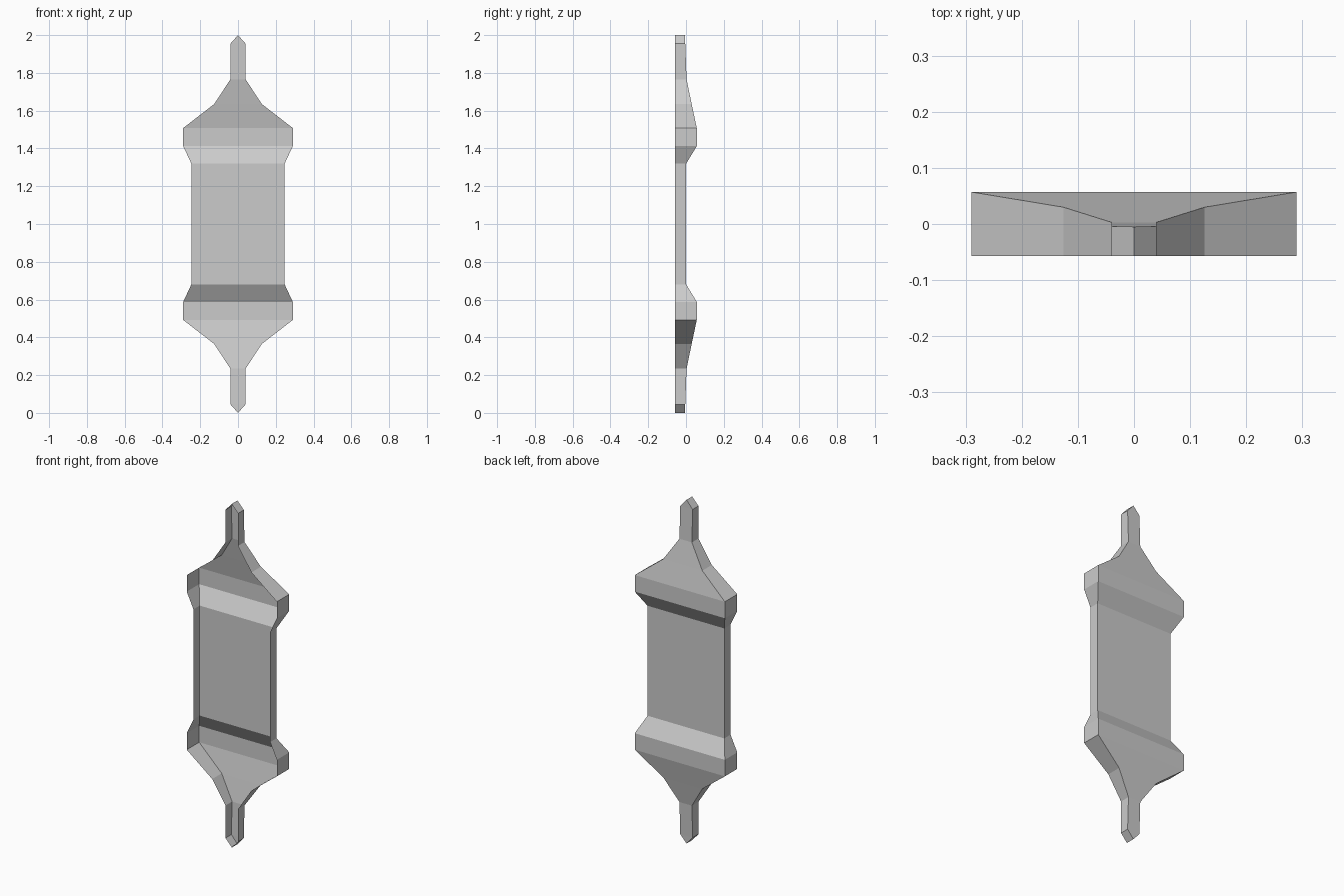
import bpy, bmesh

if "Cube" in bpy.data.objects:
    bpy.data.objects.remove(bpy.data.objects["Cube"])

BACK_RIM = -0.057      # open side, towards the front (-y)

# Upper half stations: (height above middle, half width, face depth)
upper = [
    (0.320, 0.247, 0.001),
    (0.412, 0.290, 0.057),
    (0.508, 0.290, 0.057),
    (0.635, 0.126, 0.030),
    (0.766, 0.040, 0.003),
    (0.955, 0.040, -0.004),
    (1.000, 0.000, -0.005),
]
# Mirror the stations about mid height
stations = [(1 - h, w, d) for h, w, d in reversed(upper)]
stations += [(1 + h, w, d) for h, w, d in upper]


def finish(name, bm):
    mesh = bpy.data.meshes.new(name)
    bm.to_mesh(mesh)
    bm.free()
    obj = bpy.data.objects.new(name, mesh)
    bpy.context.collection.objects.link(obj)
    return obj


# Hollow shell: bent face with side walls, open at the front
bm = bmesh.new()
left, right = [], []
for z, w, d in stations:
    l = bm.verts.new((-w, d, z))
    left.append(l)
    right.append(l if w == 0 else bm.verts.new((w, d, z)))

for i in range(len(stations) - 1):
    ring = [left[i], left[i + 1], right[i + 1], right[i]]
    bm.faces.new(list(dict.fromkeys(ring)))

outline = [e for e in bm.edges if e.is_boundary]
walls = bmesh.ops.extrude_edge_only(bm, edges=outline)
for v in walls["geom"]:
    if isinstance(v, bmesh.types.BMVert):
        v.co.y = BACK_RIM
bmesh.ops.recalc_face_normals(bm, faces=bm.faces)
bm.faces.ensure_lookup_table()
if bm.faces[0].normal.y < 0:
    bmesh.ops.reverse_faces(bm, faces=bm.faces)
finish("casing_shell", bm)

# Thin inset plate lying on the middle panel
bm = bmesh.new()
corners = [(-0.20, 0.71), (-0.20, 1.29), (0.20, 1.29), (0.20, 0.71)]
bm.faces.new([bm.verts.new((x, 0.003, z)) for x, z in corners])
finish("middle_plate", bm)
